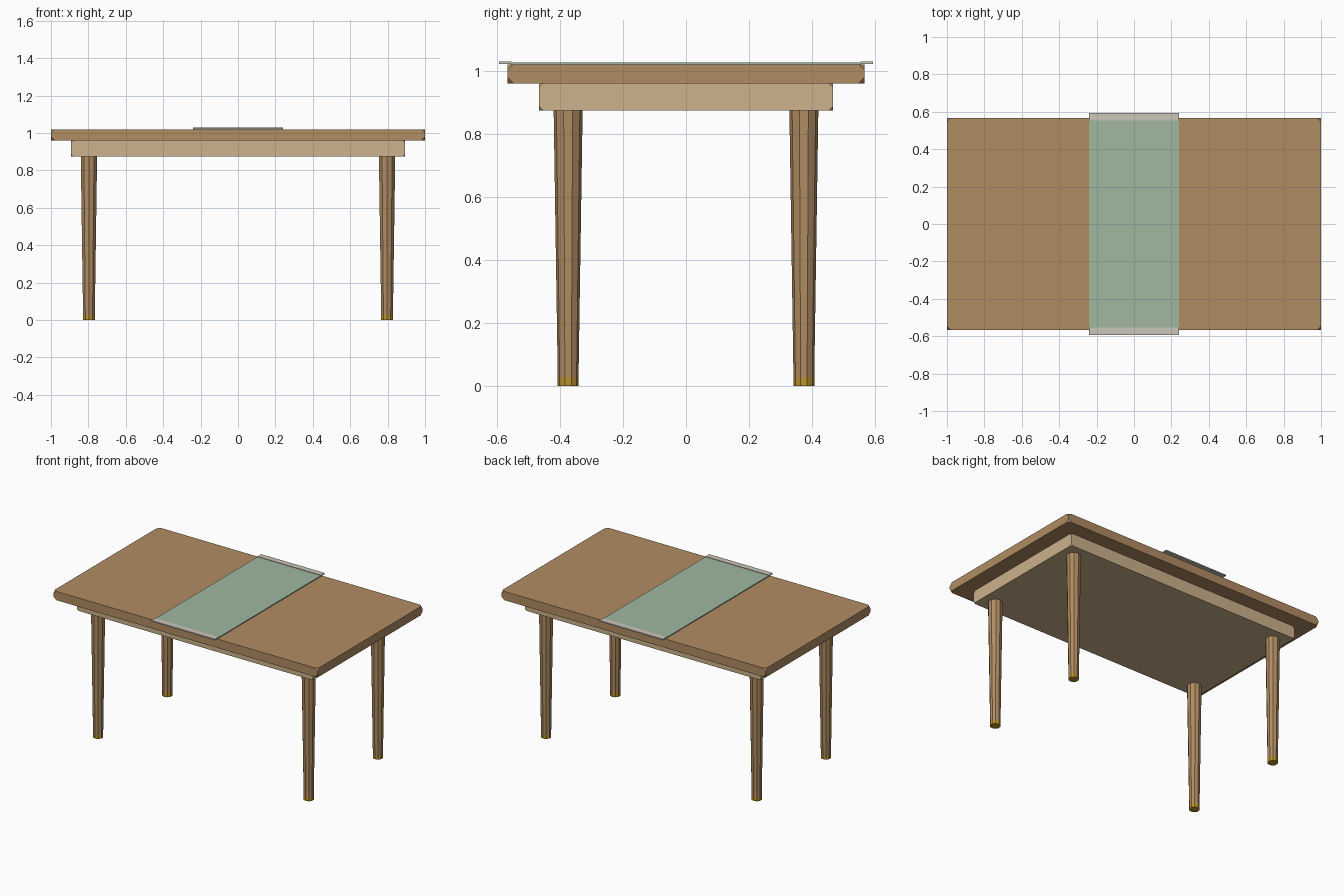
import bpy, bmesh

if "Cube" in bpy.data.objects:
    bpy.data.objects.remove(bpy.data.objects["Cube"])


def material(name, rgb):
    # sRGB 0-255 to linear
    m = bpy.data.materials.new(name)
    lin = [((c / 255 + 0.055) / 1.055) ** 2.4 for c in rgb]
    m.diffuse_color = (*lin, 1)
    m.use_nodes = True
    m.node_tree.nodes["Principled BSDF"].inputs["Base Color"].default_value = m.diffuse_color
    return m


WOOD = material("warm wood", (176, 140, 98))
PALE = material("pale wood", (204, 178, 140))
BRASS = material("brass", (184, 146, 46))
GREEN = material("sage cloth", (160, 184, 160))
TRIM = material("linen trim", (204, 198, 184))


def finish(name, bm, mat):
    me = bpy.data.meshes.new(name)
    bm.to_mesh(me)
    bm.free()
    me.materials.append(mat)
    ob = bpy.data.objects.new(name, me)
    bpy.context.collection.objects.link(ob)
    return ob


def box(name, x, y, z, mat, clip=0):
    """Box from (min, max) ranges; clip cuts off its corner points."""
    bm = bmesh.new()
    bmesh.ops.create_cube(bm, size=1)
    for v in bm.verts:
        v.co = [r[0] + (c + 0.5) * (r[1] - r[0]) for c, r in zip(v.co, (x, y, z))]
    if clip:
        bmesh.ops.bevel(bm, geom=bm.verts[:], offset=clip, segments=1,
                        profile=0.5, affect='VERTICES')
    return finish(name, bm, mat)


def post(name, x, y, z0, z1, r0, r1, mat, sides=10):
    bm = bmesh.new()
    bmesh.ops.create_cone(bm, cap_ends=True, segments=sides,
                          radius1=r0, radius2=r1, depth=z1 - z0)
    bmesh.ops.translate(bm, vec=(x, y, (z0 + z1) / 2), verts=bm.verts)
    return finish(name, bm, mat)


# Top and apron, with clipped corners
box("table_top", (-1, 1), (-0.567, 0.567), (0.96, 1.02), WOOD, 0.02)
box("apron", (-0.893, 0.893), (-0.466, 0.466), (0.874, 0.96), PALE, 0.012)

# Tapered legs with brass feet
for sx, side in ((-1, "left"), (1, "right")):
    for sy, end in ((-1, "front"), (1, "back")):
        x, y = sx * 0.797, sy * 0.374
        post(f"{end}_{side}_leg", x, y, 0.027, 0.876, 0.033, 0.046, WOOD)
        post(f"{end}_{side}_foot", x, y, 0, 0.027, 0.033, 0.033, BRASS)

# Cloth runner with trimmed ends
box("runner", (-0.24, 0.24), (-0.555, 0.555), (1.019, 1.026), GREEN)
for s, end in ((-1, "front"), (1, "back")):
    y = sorted((s * 0.553, s * 0.593))
    box(f"{end}_runner_trim", (-0.24, 0.24), y, (1.021, 1.029), TRIM)
